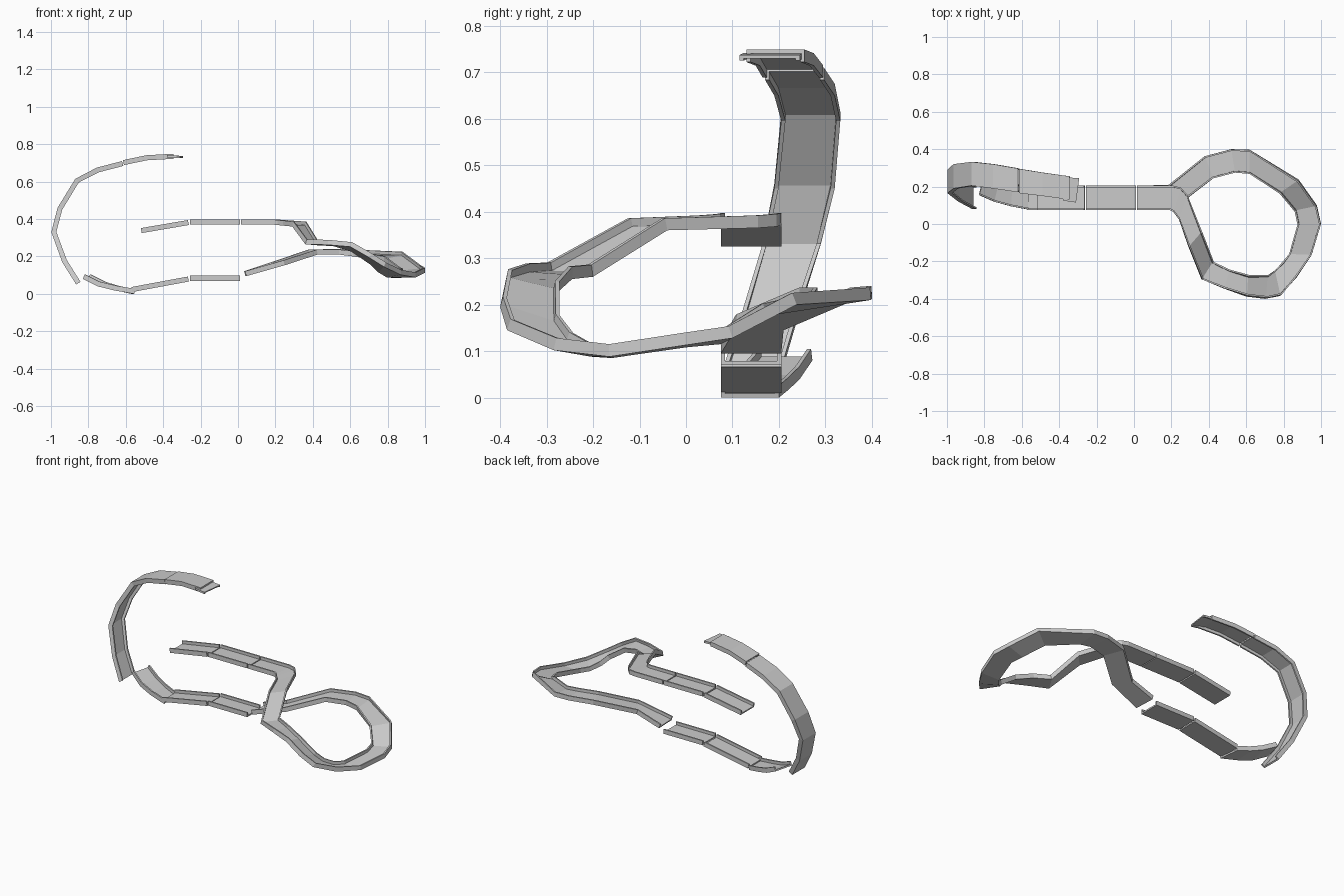
import bpy, bmesh
from mathutils import Vector

RIM, WALL, FLOOR = 0.009, 0.027, 0.009


def track(name, rows, wall=WALL, floor=FLOOR):
    """Sweep a U channel along rows of (left xyz, right xyz) bottom edges."""
    L = [Vector(r[:3]) for r in rows]
    R = [Vector(r[3:]) for r in rows]
    mid = [(a + b) / 2 for a, b in zip(L, R)]
    bm = bmesh.new()
    rings = []
    last = len(rows) - 1
    for i in range(len(rows)):
        t = Vector()
        if i > 0:
            t += (mid[i] - mid[i - 1]).normalized()
        if i < last:
            t += (mid[i + 1] - mid[i]).normalized()
        across = R[i] - L[i]
        w = across.length
        across.normalize()
        up = across.cross(t).normalized()
        prof = [(0, 0), (w, 0), (w, wall), (w - RIM, wall),
                (w - RIM, floor), (RIM, floor), (RIM, wall), (0, wall)]
        rings.append([bm.verts.new(L[i] + across * s + up * h) for s, h in prof])
    for a, b in zip(rings, rings[1:]):
        for k in range(8):
            m = (k + 1) % 8
            bm.faces.new((a[k], a[m], b[m], b[k]))
    # end caps, split into two walls and a floor
    for ring in (rings[0], rings[-1]):
        for q in ((0, 5, 6, 7), (0, 1, 4, 5), (1, 2, 3, 4)):
            bm.faces.new([ring[k] for k in q])
    bmesh.ops.recalc_face_normals(bm, faces=bm.faces)
    me = bpy.data.meshes.new(name)
    bm.to_mesh(me)
    bm.free()
    ob = bpy.data.objects.new(name, me)
    bpy.context.collection.objects.link(ob)
    return ob


def straight(name, x0, z0, x1, z1):
    track(name, [(x0, .205, z0, x0, .075, z0), (x1, .205, z1, x1, .075, z1)])


def arc(name, rows, **kw):
    """Rows of x, z, low y, high y; channel opens towards the loop centre."""
    track(name, [(x, a, z, x, b, z) for x, z, a, b in rows], **kw)


# straight runs, upper and lower
straight("upper_straight", -.257, .37, .01, .37)
straight("upper_ramp", -.515, .325, -.263, .368)
straight("lower_straight", -.257, .07, .01, .07)
straight("lower_ramp", -.565, .01, -.263, .066)

# curved piece rising at the lower left
track("lower_bend", [
    (-.555, .075, 0, -.57, .2, 0),
    (-.66, .095, .018, -.65, .222, .018),
    (-.75, .12, .04, -.72, .245, .04),
    (-.83, .155, .08, -.80, .272, .08)])

# tall vertical arc
arc("loop_arc", [
    (-.865, .05, .08, .205), (-.94, .17, .12, .24), (-.998, .33, .165, .29),
    (-.965, .46, .19, .32), (-.87, .615, .205, .332),
    (-.755, .675, .19, .32), (-.62, .71, .17, .297)])
arc("loop_top", [
    (-.615, .715, .165, .295), (-.49, .741, .15, .275), (-.345, .749, .13, .255)])

# thin connector plate at the free end of the arc
track("loop_end_plate", [
    (-.38, .125, .742, -.37, .25, .742),
    (-.31, .115, .737, -.293, .245, .737)], wall=.012, floor=.007)

# descending banked turn: inner edge, outer edge
track("spiral_turn", [
    (.016, .205, .37, .016, .075, .37),
    (.21, .205, .37, .19, .075, .37),
    (.25, .195, .368, .21, .065, .368),
    (.285, .155, .365, .24, .025, .365),
    (.36, -.04, .36, .29, -.12, .36),
    (.42, -.20, .26, .36, -.295, .265),
    (.51, -.245, .255, .48, -.345, .262),
    (.607, -.278, .225, .60, -.388, .252),
    (.71, -.278, .155, .70, -.40, .195),
    (.75, -.25, .115, .78, -.385, .145),
    (.795, -.205, .088, .87, -.285, .102),
    (.83, -.16, .085, .95, -.165, .088),
    (.875, 0, .108, 1, 0, .113),
    (.86, .075, .115, .978, .1, .128),
    (.78, .17, .175, .88, .238, .20),
    (.617, .27, .20, .617, .398, .21),
    (.54, .275, .21, .52, .40, .213),
    (.425, .245, .21, .38, .363, .21),
    (.25, .11, .153, .19, .21, .145),
    (.045, .075, .095, .04, .205, .095)])
